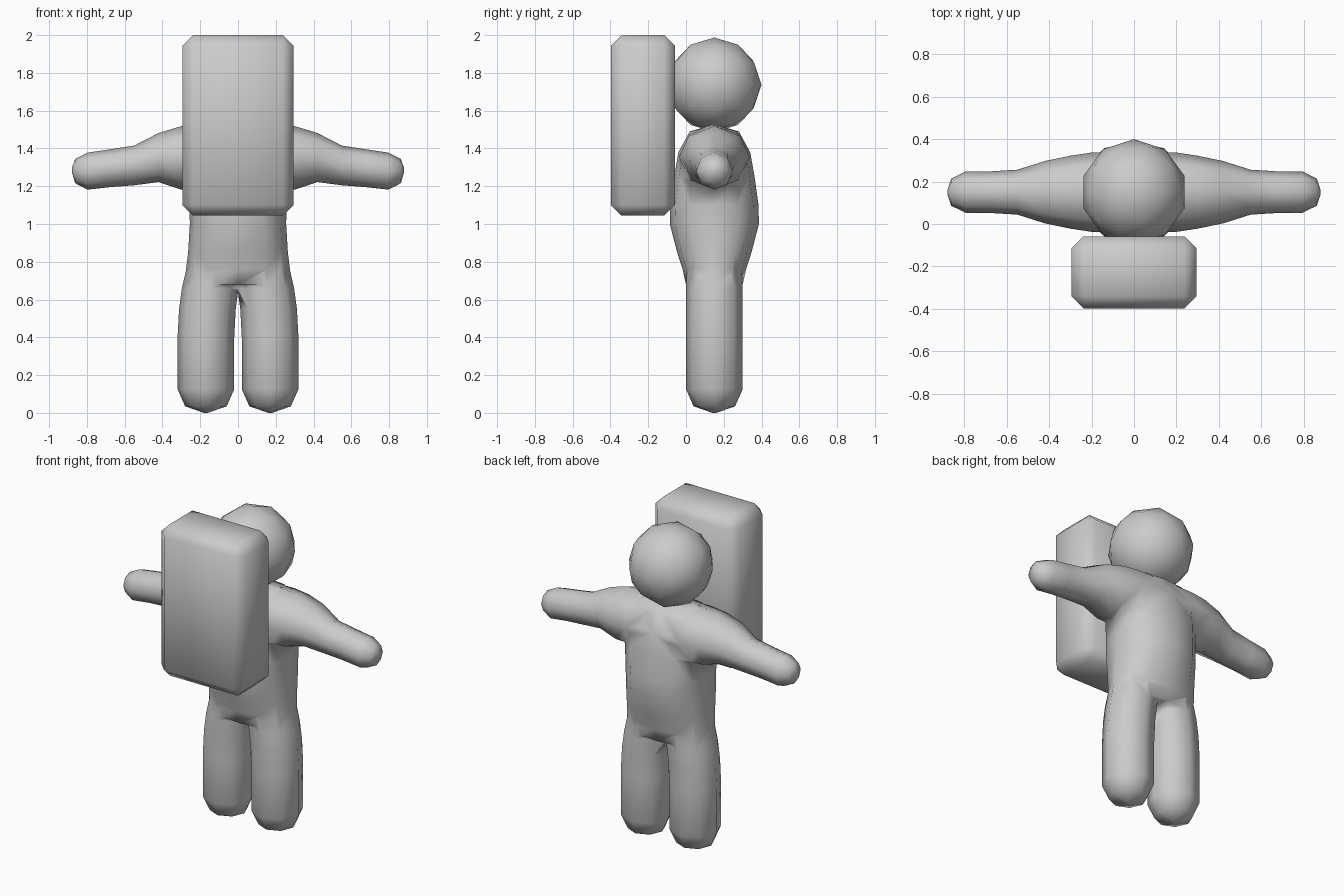
import bpy, bmesh
from math import cos, sin, pi, copysign
from mathutils import Vector

if "Cube" in bpy.data.objects:
    bpy.data.objects.remove(bpy.data.objects["Cube"])

Y = 0.15  # depth of the body's centre plane


def loft(name, rings, u, v, sides, power=2.0):
    """Skin rings of (centre, radius along u, radius along v)."""
    bm = bmesh.new()
    loops = []
    for c, ru, rv in rings:
        loop = []
        for i in range(sides):
            a = 2 * pi * i / sides
            s = [copysign(abs(t) ** (2 / power), t) if abs(t) > 1e-6 else 0 for t in (cos(a), sin(a))]
            loop.append(bm.verts.new(Vector(c) + Vector(u) * ru * s[0] + Vector(v) * rv * s[1]))
        loops.append(loop)
    for a, b in zip(loops, loops[1:]):
        for i in range(sides):
            j = (i + 1) % sides
            bm.faces.new((a[i], a[j], b[j], b[i]))
    bm.faces.new(loops[0])
    bm.faces.new(loops[-1])
    bmesh.ops.recalc_face_normals(bm, faces=bm.faces[:])
    me = bpy.data.meshes.new(name)
    bm.to_mesh(me)
    bm.free()
    ob = bpy.data.objects.new(name, me)
    bpy.context.collection.objects.link(ob)
    return ob


def smooth(ob, angle):
    bpy.ops.object.select_all(action='DESELECT')
    ob.select_set(True)
    bpy.context.view_layer.objects.active = ob
    bpy.ops.object.shade_smooth_by_angle(angle=angle)


# torso: (z, half width, half depth)
torso = [(0.68, 0.283, 0.15), (0.76, 0.275, 0.168), (0.85, 0.264, 0.197), (1.0, 0.255, 0.236),
         (1.1, 0.257, 0.234), (1.25, 0.275, 0.213), (1.38, 0.28, 0.19), (1.49, 0.25, 0.13),
         (1.523, 0.2, 0.02)]
body = loft("body", [((0, Y, z), w, d) for z, w, d in torso], (1, 0, 0), (0, 1, 0), 12, 2.3)

# both arms as one span: (x, z, half height, half depth)
arm = [(0.2, 1.355, 0.168, 0.187), (0.3, 1.35, 0.168, 0.172), (0.42, 1.352, 0.13, 0.147),
       (0.55, 1.31, 0.105, 0.106), (0.68, 1.295, 0.1, 0.098), (0.795, 1.28, 0.098, 0.097),
       (0.862, 1.28, 0.064, 0.064), (0.88, 1.285, 0.01, 0.01)]
span = [(-x, z, h, d) for x, z, h, d in reversed(arm)] + arm
parts = [loft("arms", [((x, Y, z), d, h) for x, z, h, d in span], (0, 1, 0), (0, 0, 1), 8)]

# legs: (z, centre x, radius)
leg = [(0.0, 0.17, 0.01), (0.035, 0.17, 0.11), (0.125, 0.17, 0.15), (0.4, 0.17, 0.15),
       (0.55, 0.162, 0.15), (0.66, 0.147, 0.15), (0.8, 0.12, 0.145)]
for side in (-1, 1):
    parts.append(loft("leg", [((side * x, Y, z), r, r) for z, x, r in leg], (1, 0, 0), (0, 1, 0), 8))

# weld limbs and torso into one skin
for p in parts:
    mod = body.modifiers.new("weld", 'BOOLEAN')
    mod.operation = 'UNION'
    mod.solver = 'EXACT'
    mod.object = p
    bpy.context.view_layer.objects.active = body
    bpy.ops.object.modifier_apply(modifier=mod.name)
    bpy.data.objects.remove(p)
smooth(body, pi)

# head
bpy.ops.mesh.primitive_ico_sphere_add(subdivisions=2, radius=0.25, location=(0, Y, 1.737))
head = bpy.context.object
head.name = "head"
smooth(head, pi)

# pack with chamfered edges
bpy.ops.mesh.primitive_cube_add(size=1, location=(0, -0.228, 1.522))
pack = bpy.context.object
pack.name = "pack"
pack.scale = (0.59, 0.34, 0.956)
bpy.ops.object.transform_apply(location=False, rotation=False, scale=True)
bev = pack.modifiers.new("chamfer", 'BEVEL')
bev.width = 0.057
bev.segments = 1
bpy.ops.object.modifier_apply(modifier=bev.name)
smooth(pack, pi)
